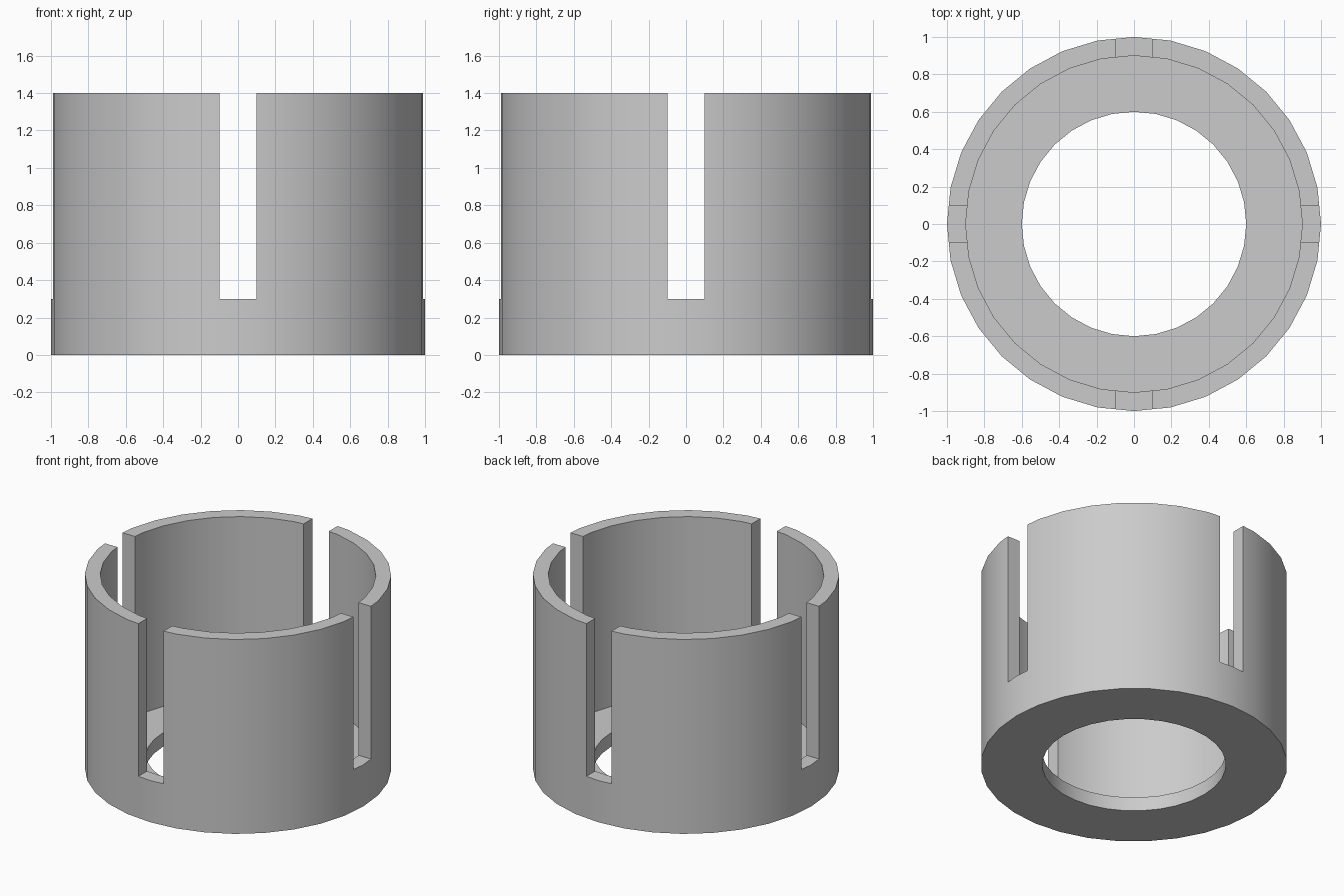
import bpy, bmesh, math
from mathutils import Matrix

if "Cube" in bpy.data.objects:
    bpy.data.objects.remove(bpy.data.objects["Cube"])

SIDES = 32
grey = bpy.data.materials.new("plain grey")
grey.diffuse_color = (0.6, 0.6, 0.6, 1)
grey.use_nodes = True
grey.node_tree.nodes["Principled BSDF"].inputs["Base Color"].default_value = grey.diffuse_color


def add_object(name, bm):
    mesh = bpy.data.meshes.new(name)
    bmesh.ops.recalc_face_normals(bm, faces=bm.faces)
    bm.to_mesh(mesh)
    bm.free()
    obj = bpy.data.objects.new(name, mesh)
    bpy.context.collection.objects.link(obj)
    return obj


# Cup: wall and thin floor with a round hole, as one revolved profile
profile = [(0.6, 0), (1, 0), (1, 1.4), (0.9, 1.4), (0.9, 0.1), (0.6, 0.1)]
bm = bmesh.new()
rings = []
for i in range(SIDES):
    a = 2 * math.pi * i / SIDES
    rings.append([bm.verts.new((r * math.cos(a), r * math.sin(a), z)) for r, z in profile])
for i in range(SIDES):
    a, b = rings[i], rings[(i + 1) % SIDES]
    for j in range(len(profile)):
        k = (j + 1) % len(profile)
        bm.faces.new((a[j], b[j], b[k], a[k]))
cup = add_object("slotted_cup", bm)
cup.data.materials.append(grey)

# Slots: two crossing bars cut four openings through the wall
for name, size in (("slot_cutter_x", (2.4, 0.2, 1.4)), ("slot_cutter_y", (0.2, 2.4, 1.4))):
    bm = bmesh.new()
    bmesh.ops.create_cube(bm, size=1, matrix=Matrix.Translation((0, 0, 1.0)) @ Matrix.Diagonal((*size, 1)))
    cutter = add_object(name, bm)
    cutter.hide_render = True
    cutter.display_type = 'WIRE'
    mod = cup.modifiers.new(name, 'BOOLEAN')
    mod.operation = 'DIFFERENCE'
    mod.solver = 'EXACT'
    mod.object = cutter

# Apply the cuts and remove the cutters
graph = bpy.context.evaluated_depsgraph_get()
cut_mesh = bpy.data.meshes.new_from_object(cup.evaluated_get(graph))
cup.modifiers.clear()
cup.data = cut_mesh
for obj in [o for o in bpy.data.objects if o.hide_render]:
    bpy.data.objects.remove(obj)
cup.data.materials.clear()
cup.data.materials.append(grey)
for p in cup.data.polygons:
    p.material_index = 0

# Smooth round walls with sharp rims
bpy.context.view_layer.objects.active = cup
cup.select_set(True)
bpy.ops.object.shade_smooth_by_angle(angle=math.radians(30))
